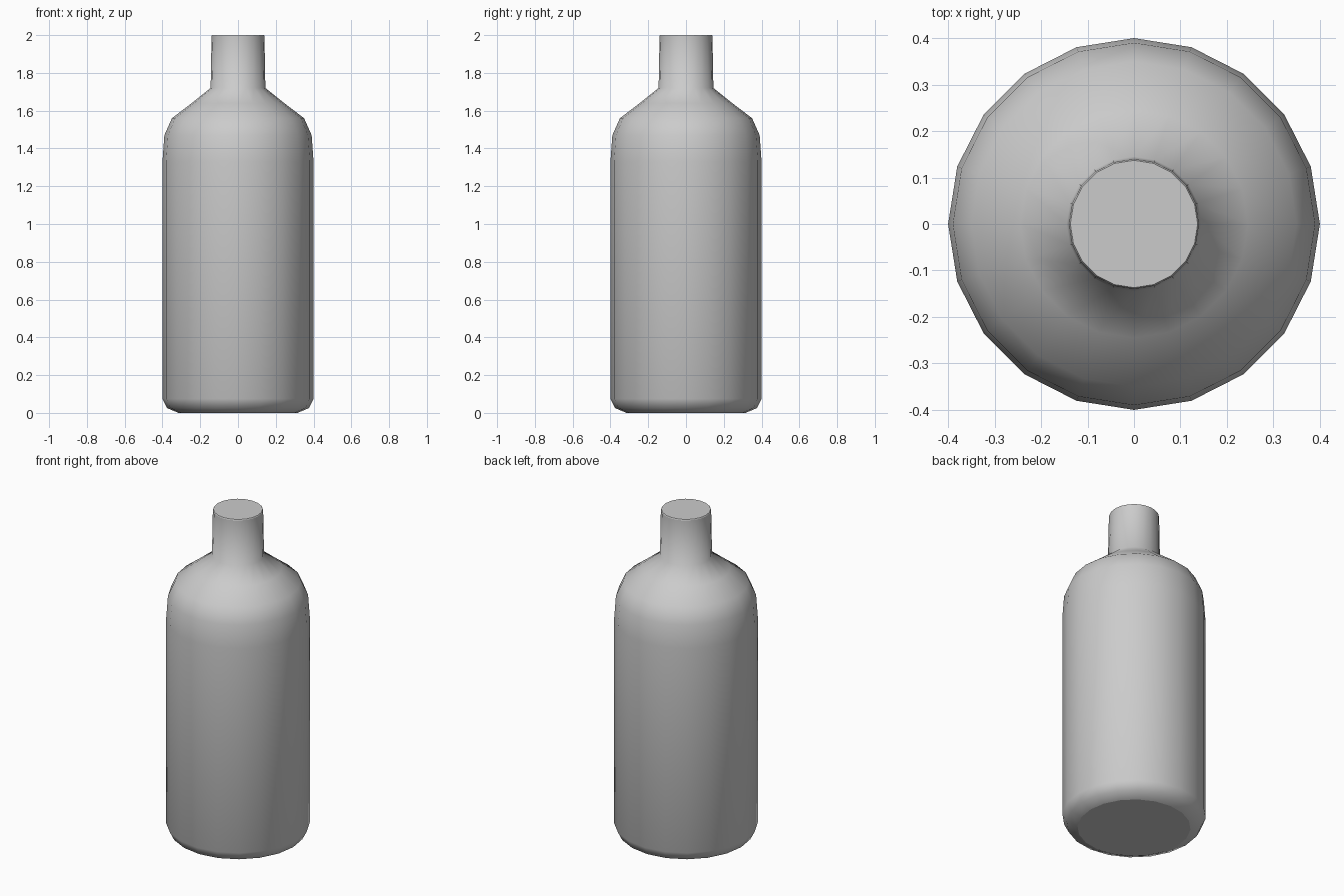
import bpy
import bmesh
import math

cube = bpy.data.objects.get("Cube")
if cube:
    bpy.data.objects.remove(cube, do_unlink=True)

SIDES = 20
# Radius and height, from the base to the rim
PROFILE = [(0.315, 0), (0.375, 0.025), (0.4, 0.075), (0.4, 1.33), (0.39, 1.47),
           (0.35, 1.56), (0.245, 1.64), (0.145, 1.72), (0.14, 1.995), (0.137, 2)]

# Plain grey surface
grey = bpy.data.materials.new("plain_grey")
grey.use_nodes = True
colour = (0.6, 0.6, 0.6, 1)
grey.diffuse_color = colour
grey.node_tree.nodes["Principled BSDF"].inputs["Base Color"].default_value = colour

# Bottle body, shoulder and neck as one lathed shell
bm = bmesh.new()
rings = []
for radius, z in PROFILE:
    rings.append([bm.verts.new((radius * math.cos(math.tau * i / SIDES),
                                radius * math.sin(math.tau * i / SIDES), z))
                  for i in range(SIDES)])
for low, high in zip(rings, rings[1:]):
    for i in range(SIDES):
        j = (i + 1) % SIDES
        bm.faces.new((low[i], low[j], high[j], high[i]))

# Flat base and closed mouth
bm.faces.new(rings[0][::-1])
bm.faces.new(rings[-1])
bmesh.ops.recalc_face_normals(bm, faces=bm.faces)

mesh = bpy.data.meshes.new("bottle")
bm.to_mesh(mesh)
bm.free()
mesh.materials.append(grey)
bottle = bpy.data.objects.new("bottle", mesh)
bpy.context.collection.objects.link(bottle)

# Smooth round the sides, with crisp edges at the base and rim
bpy.ops.object.select_all(action="DESELECT")
bottle.select_set(True)
bpy.context.view_layer.objects.active = bottle
bpy.ops.object.shade_smooth()
sharp = mesh.attributes.new("sharp_edge", "BOOLEAN", "EDGE")
for edge in mesh.edges:
    heights = [mesh.vertices[v].co.z for v in edge.vertices]
    sharp.data[edge.index].value = max(heights) < 0.01 or min(heights) > 1.99
